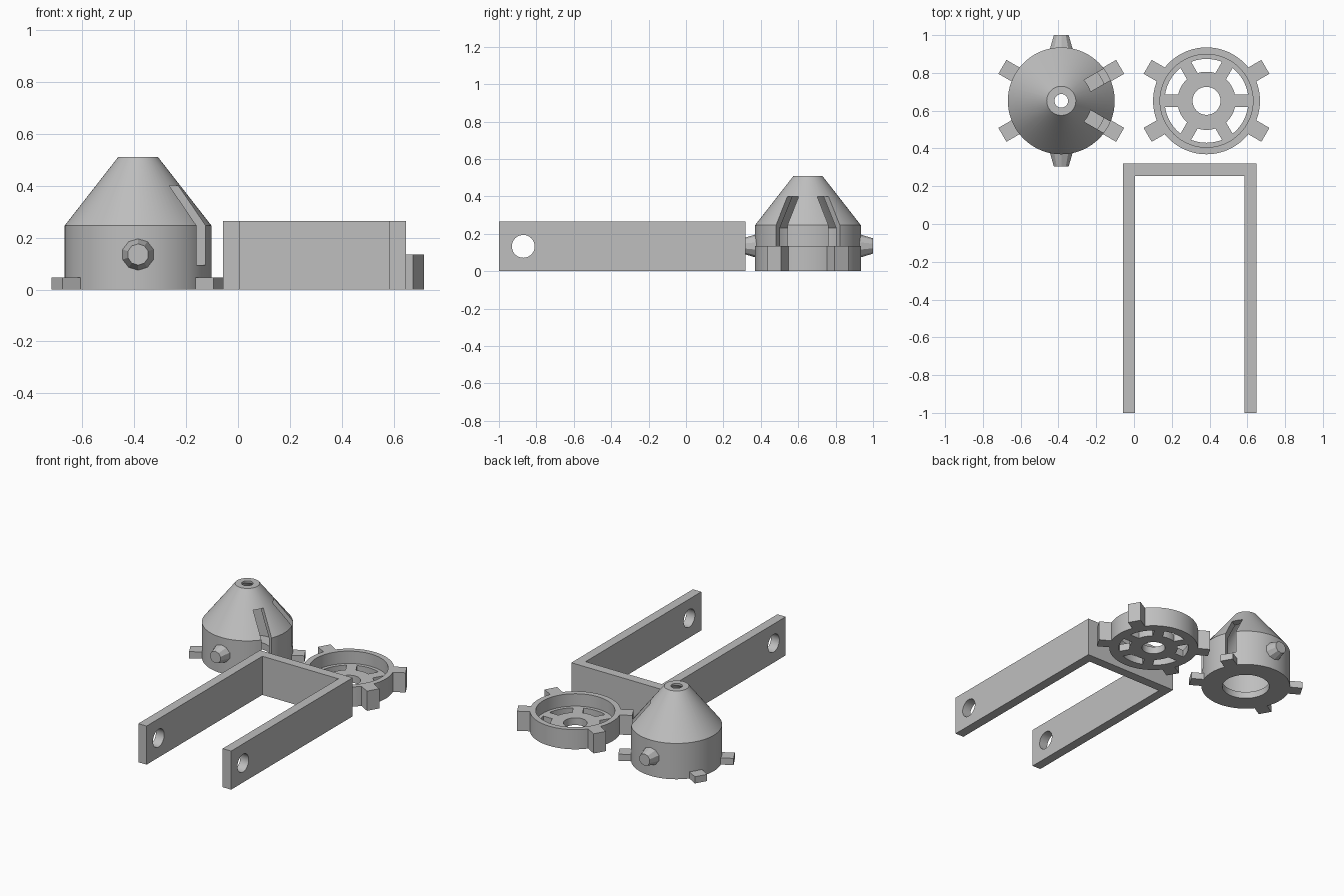
import bpy, bmesh
from math import sin, cos, pi, radians
from mathutils import Matrix, Vector

if "Cube" in bpy.data.objects:
    bpy.data.objects.remove(bpy.data.objects["Cube"], do_unlink=True)

grey = bpy.data.materials.new("plain grey")
grey.use_nodes = True
grey.diffuse_color = (0.52, 0.52, 0.52, 1)
grey.node_tree.nodes["Principled BSDF"].inputs["Base Color"].default_value = grey.diffuse_color

HOUSING = Vector((-0.385, 0.652, 0))
RING = Vector((0.384, 0.652, 0))
TAB_ANGLES = (30, 150, 210, 330)
WALL = 0.283


def finish(name, bm):
    bmesh.ops.recalc_face_normals(bm, faces=bm.faces)
    mesh = bpy.data.meshes.new(name)
    bm.to_mesh(mesh)
    bm.free()
    mesh.materials.append(grey)
    obj = bpy.data.objects.new(name, mesh)
    bpy.context.collection.objects.link(obj)
    return obj


def activate(obj):
    bpy.ops.object.select_all(action='DESELECT')
    obj.select_set(True)
    bpy.context.view_layer.objects.active = obj


def lathe(name, profile, centre, sides=72):
    """Revolve a closed (radius, height) profile around z."""
    bm = bmesh.new()
    rings = []
    for i in range(sides):
        a = 2 * pi * i / sides
        rings.append([bm.verts.new(centre + Vector((r * cos(a), r * sin(a), z))) for r, z in profile])
    n = len(profile)
    for i in range(sides):
        p, q = rings[i], rings[(i + 1) % sides]
        for j in range(n):
            k = (j + 1) % n
            bm.faces.new((p[j], q[j], q[k], p[k]))
    return finish(name, bm)


def radial_box(name, centre, angle, r0, r1, width, z0, z1):
    """Box reaching from radius r0 to r1 in the given direction."""
    bm = bmesh.new()
    bmesh.ops.create_cube(bm, size=1)
    place = (Matrix.Translation(centre) @ Matrix.Rotation(radians(angle), 4, 'Z')
             @ Matrix.Translation(((r0 + r1) / 2, 0, (z0 + z1) / 2))
             @ Matrix.Diagonal((r1 - r0, width, z1 - z0, 1)))
    bm.transform(place)
    return finish(name, bm)


def cone(name, matrix, sides, r1, r2, depth):
    bm = bmesh.new()
    bmesh.ops.create_cone(bm, cap_ends=True, segments=sides, radius1=r1, radius2=r2, depth=depth)
    bm.transform(matrix)
    return finish(name, bm)


def cut(obj, cutter):
    mod = obj.modifiers.new("cut", 'BOOLEAN')
    mod.operation, mod.solver, mod.object = 'DIFFERENCE', 'EXACT', cutter
    activate(obj)
    bpy.ops.object.modifier_apply(modifier=mod.name)
    bpy.data.objects.remove(cutter, do_unlink=True)


def smooth(obj):
    activate(obj)
    bpy.ops.object.shade_smooth_by_angle(angle=radians(25))


# Hollow conical housing with an open base and tip
housing = lathe("housing", [(0.15, 0), (WALL, 0), (WALL, 0.246), (0.077, 0.51), (0.036, 0.51),
                            (0.036, 0.496), (0.242, 0.232), (0.242, 0.046), (0.15, 0.046)], HOUSING)
for a in TAB_ANGLES:
    cut(housing, radial_box("slot_cutter", HOUSING, a, 0.09, 0.36, 0.07, 0.094, 0.4))
smooth(housing)

# Foot tabs around the housing base
for a in TAB_ANGLES:
    radial_box("housing_tab", HOUSING, a, 0.27, 0.36, 0.085, 0, 0.046)

# Tapered pivot knobs on the front and back of the housing
for side, label in ((-1, "front_knob"), (1, "back_knob")):
    turn = Matrix.Rotation(-side * pi / 2, 4, 'X')
    where = Matrix.Translation(HOUSING + Vector((0, side * 0.305, 0.135)))
    cone(label, where @ turn, 10, 0.067, 0.041, 0.086)

# Spoked ring: raised rim with a floor ledge, hub and spokes
FLOOR = 0.05
rim = lathe("ring_rim", [(0.222, 0), (WALL, 0), (WALL, 0.135), (0.246, 0.135),
                         (0.246, FLOOR), (0.222, FLOOR)], RING)
hub = lathe("ring_hub", [(0.074, 0), (0.154, 0), (0.154, FLOOR), (0.074, FLOOR)], RING)
smooth(rim)
smooth(hub)
for i in range(6):
    radial_box("ring_spoke", RING, 60 * i, 0.149, 0.224, 0.065, 0, FLOOR)
for a in TAB_ANGLES:
    radial_box("ring_tab", RING, a, 0.275, 0.36, 0.085, 0, 0.135)

# U-shaped bracket extruded from its outline
bm = bmesh.new()
outline = [(-0.057, -1), (0.006, -1), (0.006, 0.255), (0.584, 0.255),
           (0.584, -1), (0.648, -1), (0.648, 0.319), (-0.057, 0.319)]
base = bm.faces.new([bm.verts.new((x, y, 0)) for x, y in outline])
top = bmesh.ops.extrude_face_region(bm, geom=[base])["geom"]
bmesh.ops.translate(bm, verts=[v for v in top if isinstance(v, bmesh.types.BMVert)], vec=(0, 0, 0.265))
bracket = finish("bracket", bm)

# Pivot hole through both arms
across = Matrix.Translation((0.296, -0.87, 0.133)) @ Matrix.Rotation(pi / 2, 4, 'Y')
cut(bracket, cone("hole_cutter", across, 40, 0.061, 0.061, 1))
smooth(bracket)
